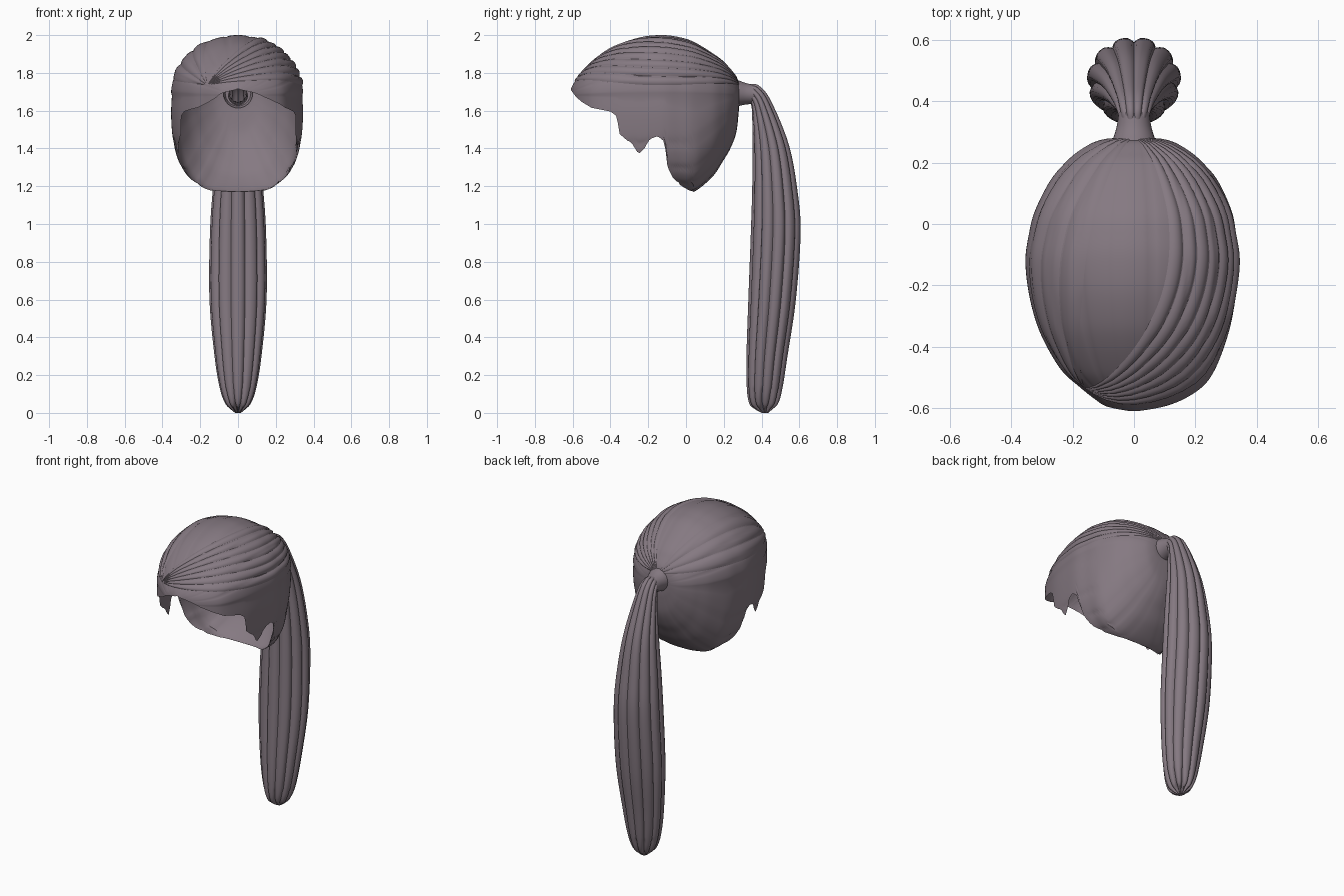
import bpy, bmesh, math
from mathutils import Vector
from mathutils.bvhtree import BVHTree

if "Cube" in bpy.data.objects:
    bpy.data.objects.remove(bpy.data.objects["Cube"])

hair = bpy.data.materials.new("muted_mauve_hair")
hair.diffuse_color = (0.235, 0.192, 0.222, 1)
hair.use_nodes = True
hair.node_tree.nodes["Principled BSDF"].inputs["Base Color"].default_value = hair.diffuse_color


def smooth_rows(rows, steps):
    """Catmull-Rom interpolation through table rows."""
    out, n = [], len(rows)
    for i in range(n - 1):
        p = [rows[max(0, min(n - 1, i + k))] for k in (-1, 0, 1, 2)]
        for s in range(steps):
            t = s / steps
            out.append([0.5 * (2 * b + (c - a) * t + (2 * a - 5 * b + 4 * c - d) * t * t
                               + (3 * b - a - 3 * c + d) * t ** 3) for a, b, c, d in zip(*p)])
    return out + [list(rows[-1])]


def linear(table, v):
    """Piecewise linear lookup, keys ascending."""
    for (a, fa), (b, fb) in zip(table, table[1:]):
        if v <= b:
            return fa + (fb - fa) * max(0, (v - a) / (b - a))
    return table[-1][1]


def grid_object(name, rings, closed=False, cap_end=False):
    """Skin a list of point rings into one smooth object."""
    bm = bmesh.new()
    vs = [[bm.verts.new(p) for p in r] for r in rings]
    n = len(rings[0])
    for a, b in zip(vs, vs[1:]):
        for j in range(n if closed else n - 1):
            k = (j + 1) % n
            bm.faces.new((a[j], a[k], b[k], b[j]))
    if cap_end:
        bm.faces.new(vs[-1])
    bmesh.ops.remove_doubles(bm, verts=bm.verts, dist=0.0004)
    bmesh.ops.recalc_face_normals(bm, faces=bm.faces)
    me = bpy.data.meshes.new(name)
    bm.to_mesh(me)
    bm.free()
    me.materials.append(hair)
    ob = bpy.data.objects.new(name, me)
    bpy.context.collection.objects.link(ob)
    bpy.ops.object.select_all(action='DESELECT')
    ob.select_set(True)
    bpy.context.view_layer.objects.active = ob
    bpy.ops.object.shade_smooth_by_angle(angle=math.radians(32))
    return ob


# Hair cap: cross-sections along y (y, height above axis, depth below, left, right)
ZC = 1.68
CAP = [(.28, .05, .05, .05, .05), (.278, .065, .10, .09, .09), (.265, .10, .20, .135, .135),
       (.235, .14, .28, .185, .185), (.20, .18, .34, .225, .225), (.14, .225, .43, .275, .275),
       (.04, .285, .51, .325, .32), (-.04, .31, .51, .345, .335), (-.12, .32, .51, .355, .345),
       (-.22, .313, .51, .345, .335), (-.32, .285, .51, .32, .318), (-.40, .245, .51, .285, .295),
       (-.48, .19, .51, .235, .262), (-.53, .145, .51, .18, .225), (-.57, .10, .51, .13, .165),
       (-.595, .065, .51, .09, .10), (-.61, .035, .51, .03, .03)]
# Hem height along y: fringe, side tuft, ear notch, nape
HEM = [(-.61, 1.71), (-.58, 1.67), (-.55, 1.645), (-.5, 1.615), (-.4, 1.595), (-.365, 1.57),
       (-.355, 1.48), (-.31, 1.44), (-.29, 1.43), (-.25, 1.37), (-.22, 1.40), (-.19, 1.45),
       (-.15, 1.465), (-.12, 1.44), (-.105, 1.38), (-.098, 1.30), (-.07, 1.245), (-.03, 1.205),
       (.03, 1.17)]


def cap_point(row, phi):
    y, h, d, wl, wr = row
    c, s = math.cos(phi), math.sin(phi)
    p = 1.0
    if s < 0:
        p = 0.65 + 0.35 * max(0, min(1, (y - .06) / .2))
    # shallow grooves between locks
    g = 1 - 0.014 * (1 - abs(math.sin(phi * 9))) ** 3
    x = math.copysign(abs(c) ** p, c) * (wr if c > 0 else wl) * g
    z = ZC + math.copysign(abs(s) ** p, s) * (h if s > 0 else d) * g
    return Vector((x, y, z))


rings = []
for row in smooth_rows(CAP, 8):
    y, h, d = row[:3]
    if y > .035:
        lo = -math.pi / 2
    else:
        drop = ZC - linear(HEM, y)
        if drop >= 0:
            lo = -math.asin(min(1, drop / d) ** (1 / 0.65))
        else:
            lo = math.asin(min(.95, -drop / h))
    up = max(0, lo)
    n = 24
    phis = [lo + (up - lo) * i / n for i in range(n)] if lo < 0 else [lo] * n
    phis += [up + (math.pi - 2 * up) * i / 72 for i in range(73)]
    phis += [math.pi - a for a in reversed(phis[:n])]
    rings.append([cap_point(row, a) for a in phis])
cap = grid_object("hair_cap", rings)

# Swept locks: raised ribbons over the crown running from the knot to the side parting
bm = bmesh.new()
bm.from_mesh(cap.data)
tree = BVHTree.FromBMesh(bm)
bm.free()
CENTRE = Vector((0, -.15, ZC))
KNOT, PARTING = Vector((0, .26, 1.73)), Vector((-.16, -.53, 1.735))
MID = (-.18, .318, .51, .35, .34)


def lock(name, a0, a1):
    rows = []
    for i in range(41):
        t = i / 40
        ring = []
        for j in range(7):
            u = j / 6
            m = cap_point(MID, math.radians(a0 + (a1 - a0) * u))
            ctrl = m * 2 - (KNOT + PARTING) / 2
            q = KNOT * (1 - t) ** 2 + ctrl * 2 * t * (1 - t) + PARTING * t * t
            direction = (q - CENTRE).normalized()
            hit = tree.ray_cast(CENTRE, direction)[0]
            if hit is None:
                hit = tree.find_nearest(q)[0]
            lift = 0.001 + 0.009 * math.sin(math.pi * u) ** 0.7 * math.sin(math.pi * t) ** 0.5
            ring.append(hit + direction * lift)
        rows.append(ring)
    grid_object(name, rows)


for i in range(7):
    lock(f"right_swept_lock_{i + 1}", 10 + i * 9, 18.5 + i * 9)
for i in range(3):
    lock(f"left_swept_lock_{i + 1}", 118 + i * 16, 133 + i * 16)

# Gathered sleeve joining the cap to the ponytail
sleeve = smooth_rows([(.25, 1.692, .078), (.285, 1.692, .066), (.32, 1.689, .056), (.365, 1.686, .05)], 4)
grid_object("ponytail_sleeve",
            [[Vector((r * math.cos(a), y, z + r * math.sin(a)))
              for a in [2 * math.pi * k / 32 for k in range(32)]] for y, z, r in sleeve],
            closed=True)

# Ponytail: inner (y, z), outer (y, z), half width
TAIL = [(.33, 1.645, .335, 1.74, .045), (.345, 1.63, .385, 1.735, .055), (.35, 1.57, .45, 1.655, .07),
        (.353, 1.40, .547, 1.42, .105), (.35, 1.17, .594, 1.17, .135), (.342, .92, .61, .95, .15),
        (.33, .60, .585, .60, .152), (.32, .30, .54, .30, .125), (.322, .13, .513, .13, .097),
        (.335, .05, .49, .05, .068), (.365, .02, .46, .02, .04), (.40, .0, .435, .0, .015)]
LOBES, PER = 11, 8
rings = []
for yi, zi, yo, zo, w in smooth_rows(TAIL, 6):
    mid = Vector((0, (yi + yo) / 2, (zi + zo) / 2))
    half = Vector((0, (yo - yi) / 2, (zo - zi) / 2))
    ring = []
    for k in range(LOBES * PER):
        a = 2 * math.pi * k / (LOBES * PER)
        # rounded lobes with sharp creases, deepest mid-length
        crease = (1 - math.sin(math.pi * (k % PER) / PER)) ** 1.5
        g = 1 - 0.13 * crease
        p = mid + half * (math.cos(a) * g) + Vector((w * math.sin(a) * g, 0, 0))
        if zi < .12:
            p.z += 0.02 * crease * min(1, zi / .02)
        ring.append(p)
    rings.append(ring)
grid_object("ponytail", rings, closed=True, cap_end=True)
